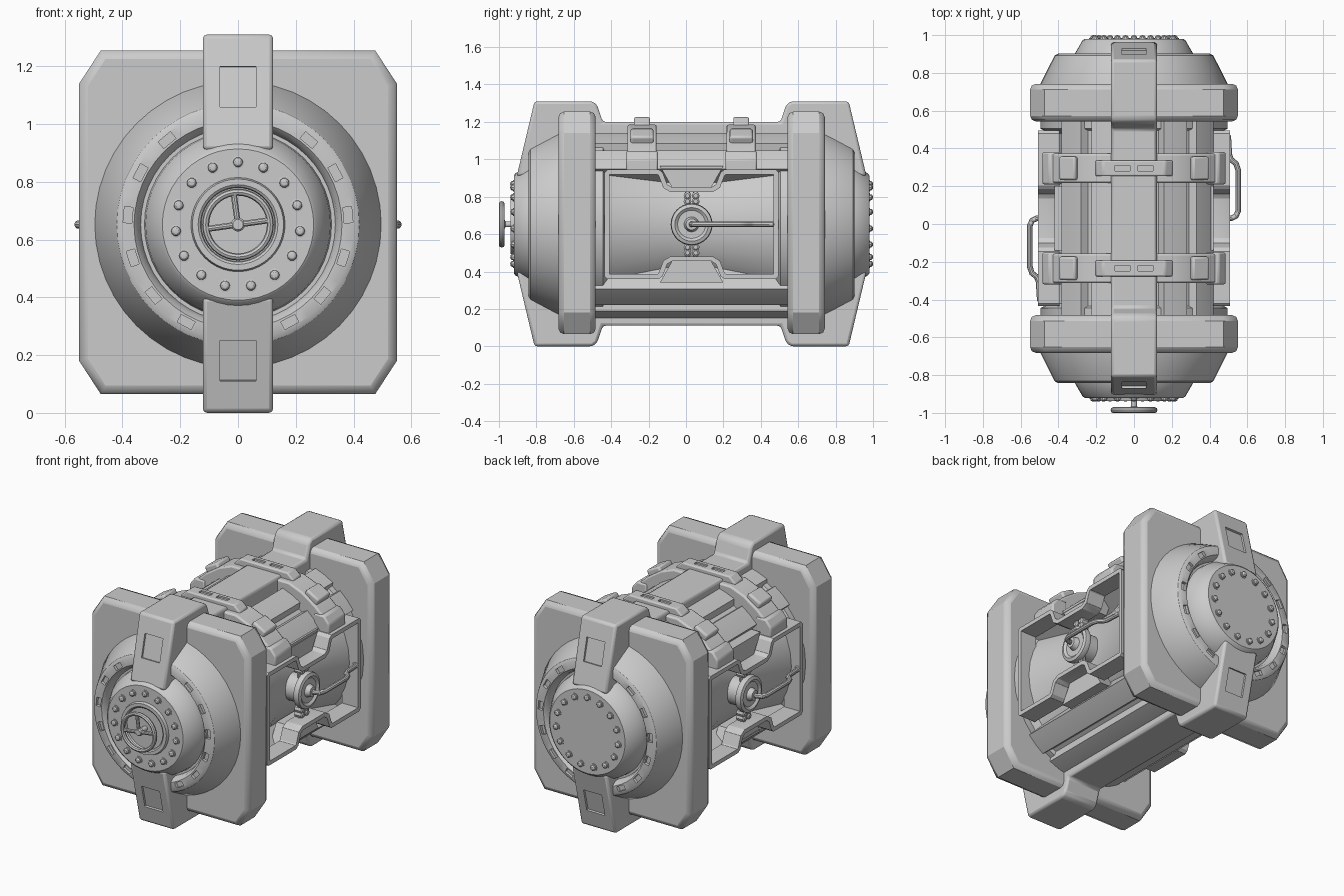
import bpy, bmesh, math
from mathutils import Matrix, Vector

if "Cube" in bpy.data.objects:
    bpy.data.objects.remove(bpy.data.objects["Cube"])

ZC = 0.652          # height of the barrel axis
parts = []


def finish(name, bm, bevel=0, seg=2, limit=25):
    bmesh.ops.remove_doubles(bm, verts=bm.verts, dist=1e-5)
    bmesh.ops.recalc_face_normals(bm, faces=bm.faces)
    me = bpy.data.meshes.new(name)
    bm.to_mesh(me)
    bm.free()
    ob = bpy.data.objects.new(name, me)
    bpy.context.collection.objects.link(ob)
    parts.append(ob)
    if bevel:
        m = ob.modifiers.new("bevel", 'BEVEL')
        m.width, m.segments, m.limit_method = bevel, seg, 'ANGLE'
        m.angle_limit = math.radians(limit)
    return ob


def prism(name, pts, axis, a, b, bevel=0, wall=0, seg=2, limit=25):
    """Extrude a 2D outline along x (yz outline) or y (xz outline); wall makes a frame."""
    bm = bmesh.new()
    to3 = (lambda p: (a, p[0], p[1])) if axis == 'x' else (lambda p: (p[0], a, p[1]))
    face = bm.faces.new([bm.verts.new(to3(p)) for p in pts])
    bm.normal_update()
    if wall:
        bmesh.ops.inset_region(bm, faces=[face], thickness=wall, use_boundary=True, use_even_offset=True)
        bmesh.ops.delete(bm, geom=[face], context='FACES_ONLY')
    ext = bmesh.ops.extrude_face_region(bm, geom=bm.faces[:], use_keep_orig=True)
    move = Vector((b - a, 0, 0)) if axis == 'x' else Vector((0, b - a, 0))
    bmesh.ops.translate(bm, vec=move, verts=[v for v in ext['geom'] if isinstance(v, bmesh.types.BMVert)])
    return finish(name, bm, bevel, seg, limit)


def lathe(name, prof, seg, center=(0, 0, ZC), axis='y', closed=False):
    """Turn an (r, along) profile about y or x."""
    bm = bmesh.new()
    c = Vector(center)
    rings = []
    for i in range(seg):
        t = 2 * math.pi * i / seg
        co, si = math.cos(t), math.sin(t)
        rings.append([bm.verts.new(c + (Vector((r * co, h, r * si)) if axis == 'y' else Vector((h, r * co, r * si))))
                      for r, h in prof])
    n = len(prof)
    for i in range(seg):
        p, q = rings[i], rings[(i + 1) % seg]
        for j in range(n if closed else n - 1):
            k = (j + 1) % n
            vs = [p[j], p[k], q[k], q[j]]
            if prof[j][0] == 0:
                vs = [p[j], p[k], q[k]]
            elif prof[k][0] == 0:
                vs = [p[j], p[k], q[j]]
            if prof[j][0] or prof[k][0]:
                bm.faces.new(vs)
    return finish(name, bm)


def boxes(name, mats, bevel=0):
    bm = bmesh.new()
    for m in mats:
        bmesh.ops.create_cube(bm, size=1, matrix=m)
    return finish(name, bm, bevel)


def box(loc, size, rot=0, axis='Y'):
    return Matrix.Translation(loc) @ Matrix.Rotation(rot, 4, axis) @ Matrix.Diagonal((*size, 1))


def cut(ob, cutter):
    m = ob.modifiers.new("cut", 'BOOLEAN')
    m.operation, m.object, m.solver = 'DIFFERENCE', cutter, 'EXACT'
    cutter.hide_render = True
    cutter.hide_set(True)
    parts.remove(cutter)
    cutter.location.y += 0.03


def tube(name, pts, r):
    cu = bpy.data.curves.new(name, 'CURVE')
    cu.dimensions, cu.bevel_depth, cu.bevel_resolution, cu.use_fill_caps = '3D', r, 3, True
    sp = cu.splines.new('POLY')
    sp.points.add(len(pts) - 1)
    for p, co in zip(sp.points, pts):
        p.co = (*co, 1)
    ob = bpy.data.objects.new(name, cu)
    bpy.context.collection.objects.link(ob)
    bpy.context.view_layer.objects.active = ob
    ob.select_set(True)
    bpy.ops.object.convert(target='MESH')
    ob.select_set(False)
    parts.append(ob)
    return ob


def polar(r, deg):
    return r * math.cos(math.radians(deg)), ZC + r * math.sin(math.radians(deg))


# barrel core, waisted behind the side windows
lathe("barrel_core", [(0, -.56), (.495, -.56), (.495, -.475), (.45, -.45), (.37, -.13), (.37, .13),
                      (.45, .45), (.495, .475), (.495, .56), (0, .56)], 32)

# ribbed shells above and below the windows
for base, label in ((0, "top"), (180, "bottom")):
    outer = []
    for k in range(5):
        s = base + 35 + k * 22
        outer += [polar(.515, s + d) for d in (0, 7.5, 15)]
        if k < 4:
            outer += [polar(.475, s + d) for d in (17, 20)]
    inner = [polar(.34, base + 142 - 13 * k) for k in range(9)]
    prism(label + "_ribbed_shell", outer + inner, 'y', -.56, .56)

# end caps, square bumper plates and bolts
for s, label in ((-1, "front"), (1, "back")):
    prof = [(0, .95), (.262, .95), (.272, .943), (.32, .86), (.324, .82), (.337, .82), (.345, .855),
            (.36, .872), (.402, .872), (.42, .862), (.502, .7), (.502, .53), (0, .53)]
    cap = lathe(label + "_cap", [(r, h * s) for r, h in prof], 48)
    slots = []
    for a in (50, 28, 5, -17.5, -40, -62):
        for t in (a, 180 - a):
            x, z = polar(.382, t)
            slots.append(box((x, .872 * s, z), (.03, .035, .055), -math.radians(t)))
    cut(cap, boxes(label + "_slot_cutter", slots))
    X, C, T, B = .55, .475, 1.255, .065
    prism(label + "_bumper_plate", [(-C, B), (C, B), (X, B + .115), (X, T - .115), (C, T), (-C, T),
                                    (-X, T - .115), (-X, B + .115)], 'y', s * .513, s * .712, .03, limit=70)
    for k in range(15):
        x, z = polar(.216, 90 + 24 * k)
        lathe(label + "_bolt", [(0, s * .97), (.01, s * .968), (.016, s * .962), (.017, s * .955),
                                (.023, s * .954), (.023, s * .94), (0, s * .94)], 10, (x, 0, z))

# lengthwise straps forming the feet and crown, with recessed end panels
half = [(-.935, .91), (-.84, 1.31), (-.53, 1.31), (-.505, 1.29), (-.475, 1.2)]
inside = [(-.5, 1.08), (-.68, 1.08), (-.80, .91)]
arch = half + [(-y, z) for y, z in reversed(half)] + [(-y, z) for y, z in reversed(inside)] + inside
for flip, label in ((0, "top"), (1, "bottom")):
    zf = (lambda z: 1.31 - z) if flip else (lambda z: z)
    strap = prism(label + "_strap", [(y, zf(z)) for y, z in arch], 'x', -.122, .122, .015)
    mats = [box((0, s * .885, zf(1.13)), (.126, .03, .145), s * math.atan(.095 / .395) * (-1 if flip else 1), 'X')
            for s in (-1, 1)]
    cut(strap, boxes(label + "_panel_cutter", mats))

# two cross clamps with grips and buckles
for yc, label in ((-.265, "front"), (.265, "back")):
    side = [(.475, .945), (.475, 1.0), (.43, 1.045), (.38, 1.09), (.29, 1.15), (.2, 1.185)]
    under = [(.2, 1.03), (.38, .93)]
    prism(label + "_clamp_band", side + [(-x, z) for x, z in reversed(side)] +
          [(-x, z) for x, z in reversed(under)] + under, 'y', yc - .078, yc + .078, .01)
    grip = [(.205, 1.15), (.205, 1.19), (.165, 1.225)]
    g = prism(label + "_clamp_grip", grip + [(-x, z) for x, z in reversed(grip)], 'y', yc - .042, yc + .042, .008)
    cut(g, boxes(label + "_grip_cutter", [box((x, yc, 1.225), (.08, .028, .02)) for x in (-.06, .06)]))
    for s in (-1, 1):
        boxes(label + "_buckle", [box((s * .335, yc, 1.105), (.1, .125, .09), s * .5)], .012)
        prism(label + "_clamp_foot", [(s * x, z) for x, z in
              ((.38, .93), (.485, .93), (.485, 1.0), (.45, 1.045), (.38, 1.045))], 'y', yc - .085, yc + .085, .01)

# side windows with notched frame, valve and lever (turned 180 degrees for the left)
start = len(parts)
q = [(.45, .36), (.465, .375), (.465, .93), (.45, .945), (.175, .945), (.155, .93), (.13, .865), (.105, .85)]
lo = [(.105, .455), (.13, .44), (.155, .375), (.175, .36)]
prism("window_frame", q + [(-y, z) for y, z in reversed(q)] + [(-y, z) for y, z in reversed(lo)] + lo,
      'x', .395, .508, .007, wall=.026)
for za, zb, label in ((.965, .85, "upper"), (.34, .455, "lower")):
    prism(label + "_notch_panel", [(-.17, za), (-.105, zb), (.105, zb), (.17, za)], 'x', .32, .42)
lathe("valve_hub", [(0, .33), (.085, .33), (.085, .43), (.108, .44), (.112, .455), (.108, .475), (.09, .482),
                    (.075, .47), (.04, .47), (.03, .5), (0, .505)], 32, axis='x')
for y in (-.022, .022):
    tube("valve_pipe", [(.425, y, .48), (.425, y, .825)], .014)
    for z in (.5, .53, .775, .805):
        lathe("pipe_nut", [(0, .4), (.021, .4), (.021, .445), (.012, .452), (0, .452)], 8, (0, y, z), 'x')
tube("valve_lever", [(.47, 0, ZC), (.515, 0, ZC), (.54, .012, ZC), (.552, .04, ZC), (.552, .255, ZC),
                     (.54, .29, ZC), (.515, .31, ZC), (.505, .335, ZC), (.5, .43, ZC), (.48, .45, ZC)], .015)
for ob in parts[start:]:
    dup = ob.copy()
    dup.data = ob.data.copy()
    dup.name = "left_" + ob.name
    dup.matrix_world = Matrix.Rotation(math.pi, 4, 'Z') @ ob.matrix_world
    bpy.context.collection.objects.link(dup)
    parts.append(dup)

# front handwheel and its raised collar
lathe("wheel_collar", [(.125, -.94), (.13, -.962), (.138, -.968), (.158, -.968), (.166, -.94)], 40, closed=True)
ring = [(.112 + .012 * math.cos(k * math.pi / 4), -1.015 + .015 * math.sin(k * math.pi / 4)) for k in range(8)]
lathe("handwheel_rim", ring, 40, closed=True)
lathe("handwheel_stem", [(0, -1.025), (.018, -1.025), (.024, -1.018), (.024, -1.0), (.015, -.995), (.015, -.94),
                         (0, -.94)], 16)
for a in (98, 8, 188):
    x, z = polar(.11, a)
    tube("handwheel_spoke", [(0, -1.013, ZC), (x, -1.013, z)], .011)

# centre everything front to back and shade
bpy.ops.object.select_all(action='DESELECT')
for ob in parts:
    ob.location.y += 0.03
    ob.select_set(True)
bpy.context.view_layer.objects.active = parts[0]
bpy.ops.object.shade_smooth_by_angle(angle=math.radians(32))
